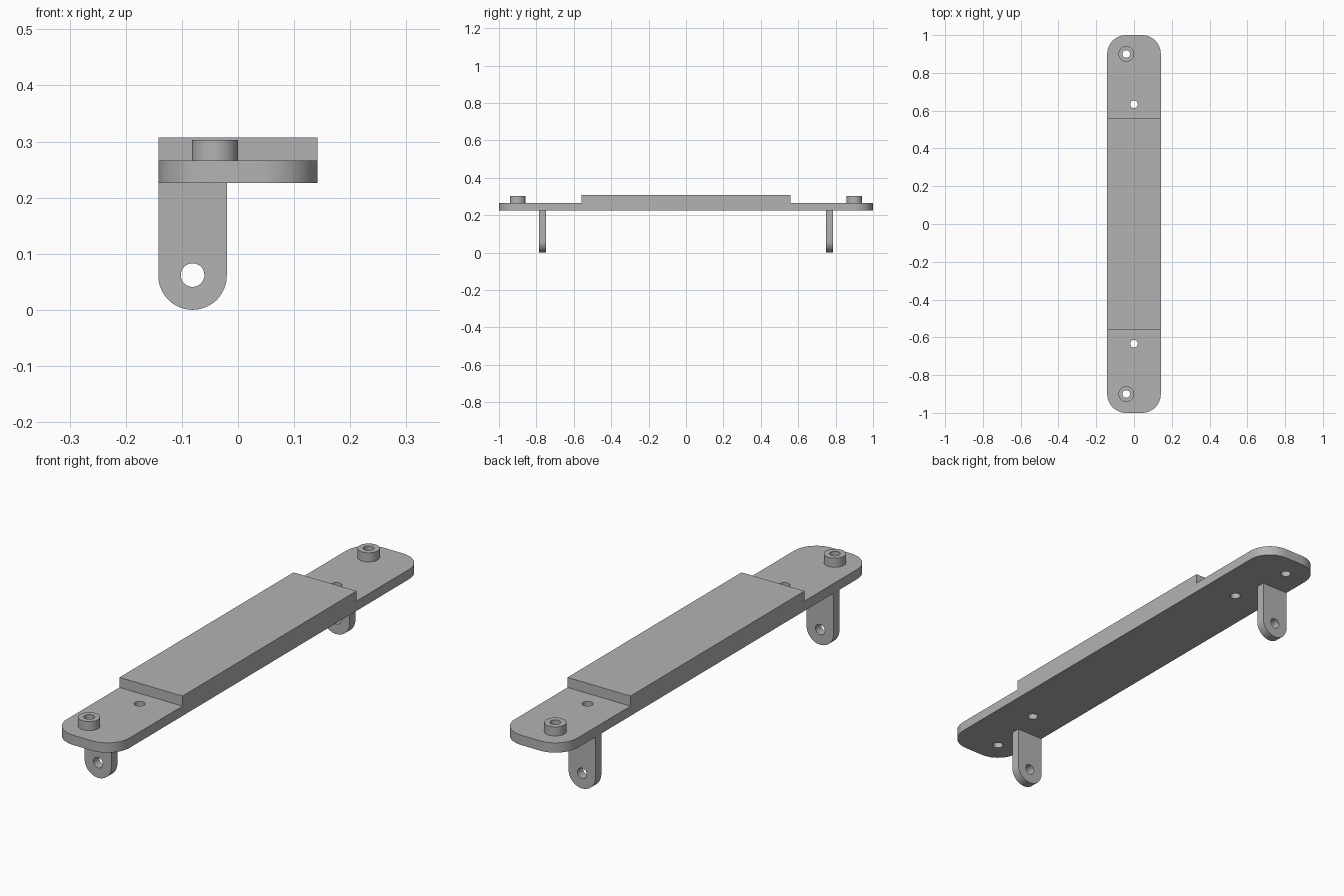
import bpy
import bmesh
from math import pi, cos, sin
from mathutils import Matrix, Vector

if "Cube" in bpy.data.objects:
    bpy.data.objects.remove(bpy.data.objects["Cube"])

# Main dimensions
HALF_W, HALF_L = 0.142, 1.0
BASE, DECK, TOP = 0.226, 0.266, 0.307
STEP_Y = 0.56
BOSS_X, BOSS_Y, BOSS_R, BOSS_TOP = -0.041, 0.9, 0.041, 0.303
SCREW_Y, HOLE_R = 0.634, 0.02
TAB_R, TAB_Y, TAB_T = 0.061, 0.748, 0.037
TAB_X = -HALF_W + TAB_R

grey = bpy.data.materials.new("plain grey")
grey.use_nodes = True
grey.diffuse_color = (0.45, 0.45, 0.45, 1)
grey.node_tree.nodes["Principled BSDF"].inputs["Base Color"].default_value = grey.diffuse_color


def make_object(name, bm):
    bmesh.ops.recalc_face_normals(bm, faces=bm.faces)
    mesh = bpy.data.meshes.new(name)
    bm.to_mesh(mesh)
    bm.free()
    mesh.materials.append(grey)
    obj = bpy.data.objects.new(name, mesh)
    bpy.context.collection.objects.link(obj)
    return obj


def extrude_profile(points, direction):
    bm = bmesh.new()
    face = bm.faces.new([bm.verts.new(p) for p in points])
    moved = bmesh.ops.extrude_face_region(bm, geom=[face])["geom"]
    verts = [v for v in moved if isinstance(v, bmesh.types.BMVert)]
    bmesh.ops.translate(bm, vec=direction, verts=verts)
    return bm


def cylinder(name, radius, depth, centre, along_y=False):
    bm = bmesh.new()
    turn = Matrix.Rotation(pi / 2, 4, "X") if along_y else Matrix()
    bmesh.ops.create_cone(bm, cap_ends=True, segments=48, radius1=radius, radius2=radius,
                          depth=depth, matrix=Matrix.Translation(centre) @ turn)
    return make_object(name, bm)


def drill(obj, centre, radius=HOLE_R, along_y=False):
    cutter = cylinder("drill_cutter", radius, 0.5, centre, along_y)
    cutter.hide_render = True
    cut = obj.modifiers.new("hole", "BOOLEAN")
    cut.operation, cut.solver, cut.object = "DIFFERENCE", "EXACT", cutter
    bpy.context.view_layer.objects.active = obj
    bpy.ops.object.modifier_apply(modifier=cut.name)
    bpy.data.objects.remove(cutter)


def smooth(obj):
    bpy.ops.object.select_all(action="DESELECT")
    obj.select_set(True)
    bpy.context.view_layer.objects.active = obj
    bpy.ops.object.shade_smooth_by_angle(angle=pi / 6)


# Stepped bar: side profile swept across the width, end corners rounded
side = [(-HALF_L, BASE), (HALF_L, BASE), (HALF_L, DECK), (STEP_Y, DECK),
        (STEP_Y, TOP), (-STEP_Y, TOP), (-STEP_Y, DECK), (-HALF_L, DECK)]
bm = extrude_profile([(-HALF_W, y, z) for y, z in side], Vector((2 * HALF_W, 0, 0)))
corners = [e for e in bm.edges
           if all(abs(v.co.y) > 0.99 for v in e.verts)
           and abs(e.verts[0].co.z - e.verts[1].co.z) > 0.01]
bmesh.ops.bevel(bm, geom=corners, offset=0.1, offset_type="OFFSET", segments=12,
                profile=0.5, affect="EDGES")
bar = make_object("stepped_bar", bm)

for end, label in ((-1, "front"), (1, "back")):
    # Holes through the deck
    boss_at = Vector((BOSS_X, end * BOSS_Y, (DECK + BOSS_TOP) / 2))
    drill(bar, boss_at)
    drill(bar, (0, end * SCREW_Y, DECK))

    # Round boss with a bore
    boss = cylinder(label + "_boss", BOSS_R, BOSS_TOP - DECK, boss_at)
    drill(boss, boss_at)
    smooth(boss)

    # Hanging tab with a rounded foot and a pivot hole
    arc = [(TAB_X + TAB_R * cos(pi + pi * i / 24), TAB_R + TAB_R * sin(pi + pi * i / 24))
           for i in range(25)]
    outline = arc + [(TAB_X + TAB_R, BASE), (TAB_X - TAB_R, BASE)]
    tab = make_object(label + "_tab", extrude_profile(
        [(x, end * TAB_Y, z) for x, z in outline], Vector((0, end * TAB_T, 0))))
    drill(tab, (TAB_X, end * TAB_Y, TAB_R + 0.001), 0.021, along_y=True)
    smooth(tab)

smooth(bar)
